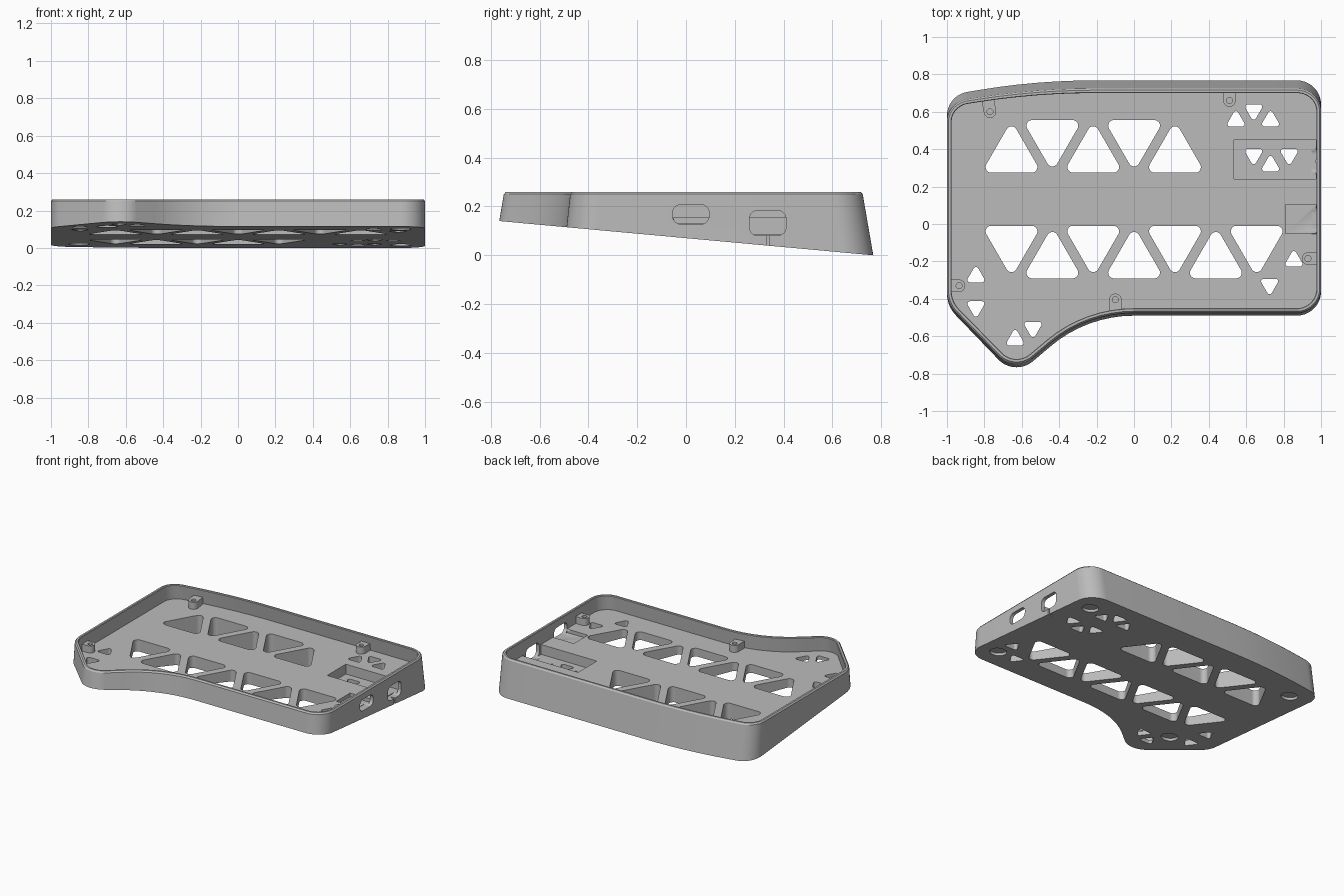
import bpy, bmesh, math
from mathutils import Vector, Matrix

old = bpy.data.objects.get("Cube")
if old:
    bpy.data.objects.remove(old, do_unlink=True)

grey = bpy.data.materials.new("mid_grey")
grey.use_nodes = True
grey.diffuse_color = (0.5, 0.5, 0.5, 1)
grey.node_tree.nodes["Principled BSDF"].inputs["Base Color"].default_value = (0.5, 0.5, 0.5, 1)

TOP, FLOOR, WALL, CHAMFER = 0.26, 0.155, 0.025, 0.01


def rounded(corners):
    """Round the corners (x, y, radius) of a counter-clockwise polygon; gives (point, outward normal)."""
    out = []
    for i, (x, y, r) in enumerate(corners):
        p = Vector((x, y))
        a = (p - Vector(corners[i - 1][:2])).normalized()
        b = (Vector(corners[(i + 1) % len(corners)][:2]) - p).normalized()
        turn = math.atan2(a.x * b.y - a.y * b.x, a.dot(b))
        side = math.copysign(1, turn)
        start = p - a * r * math.tan(abs(turn) / 2)
        normal = Vector((a.y, -a.x))
        centre = start - normal * r * side
        steps = max(6, round(abs(turn) / 0.09))
        for k in range(steps + 1):
            n = normal.copy()
            n.rotate(Matrix.Rotation(turn * k / steps, 2))
            out.append((centre + n * r * side, n))
    return out


def triangle(x, y, radius, up, r):
    turn = math.pi / 2 if up else -math.pi / 2
    angles = [turn + k * math.tau / 3 for k in range(3)]
    return [p for p, n in rounded([(x + radius * math.cos(t), y + radius * math.sin(t), r) for t in angles])]


def box(x0, x1, y0, y1, r=0.0):
    corners = [(x0, y0, r), (x1, y0, r), (x1, y1, r), (x0, y1, r)]
    return [p for p, n in rounded(corners)] if r else [Vector(c[:2]) for c in corners]


def circle(x, y, r):
    return [Vector((x + r * math.cos(k * math.tau / 32), y + r * math.sin(k * math.tau / 32))) for k in range(32)]


def loft(bm, loops):
    """Skin a stack of equal loops and close both ends."""
    rings = [[bm.verts.new(c) for c in loop] for loop in loops]
    for low, high in zip(rings, rings[1:]):
        for i in range(len(low)):
            bm.faces.new((low[i - 1], low[i], high[i], high[i - 1]))
    bm.faces.new(rings[0][::-1])
    bm.faces.new(rings[-1])


def finish(name, bm):
    bmesh.ops.recalc_face_normals(bm, faces=bm.faces)
    mesh = bpy.data.meshes.new(name)
    bm.to_mesh(mesh)
    bm.free()
    mesh.materials.append(grey)
    obj = bpy.data.objects.new(name, mesh)
    bpy.context.collection.objects.link(obj)
    return obj


def prisms(name, items):
    bm = bmesh.new()
    for outline, z0, z1, matrix in items:
        loft(bm, [[matrix @ Vector((p.x, p.y, z)) for p in outline] for z in (z0, z1)])
    return finish(name, bm)


def cut(target, name, items):
    cutter = prisms(name, items)
    cutter.hide_render = True
    bpy.context.view_layer.objects.active = target
    mod = target.modifiers.new(name, "BOOLEAN")
    mod.operation, mod.solver, mod.object = "DIFFERENCE", "EXACT", cutter
    bpy.ops.object.modifier_apply(modifier=name)
    bpy.data.objects.remove(cutter, do_unlink=True)


def smooth(obj):
    bpy.ops.object.select_all(action="DESELECT")
    obj.select_set(True)
    bpy.context.view_layer.objects.active = obj
    bpy.ops.object.shade_smooth_by_angle(angle=math.radians(25))


def base(y):
    """Height of the sloping underside."""
    return 0.07 - 0.0915 * y


# Case outline: square at +x, a thumb corner at the front of -x
outline = rounded([
    (1, -0.49, 0.13), (1, 0.768, 0.13), (-0.52, 0.768, 3.8), (-1, 0.688, 0.13),
    (-1, -0.439, 0.17), (-0.637, -0.816, 0.135), (-0.253, -0.49, 0.69)])


def ring(inset, z=None):
    """Case outline, inset and leaning inward in y with height."""
    loop = []
    for p, n in outline:
        q = p - n * inset
        h = 0 if z is None else z - base(p.y)
        loop.append((q.x, q.y * (1 - 0.225 * h), base(q.y) if z is None else z))
    return loop


# Tray body: outer wall, chamfered rim, inner wall and flat floor
bm = bmesh.new()
loft(bm, [ring(0), ring(0, TOP - CHAMFER), ring(CHAMFER * 0.8, TOP),
          ring(WALL - 0.004, TOP), ring(WALL, TOP - 0.004), ring(WALL, FLOOR)])
case = finish("case_tray", bm)

flat = Matrix.Identity(4)
# Maps outline (y, z) extruded along x
sideways = Matrix(((0, 0, 1, 0), (1, 0, 0, 0), (0, 1, 0, 0), (0, 0, 0, 1)))

# Pockets for the boards behind the two ports
cut(case, "pockets", [(box(0.535, 0.974, 0.24, 0.45), 0.085, 0.2, flat),
                      (box(0.81, 0.974, -0.05, 0.105), 0.13, 0.2, flat)])

# Port openings and the thin slit under the rear port
cut(case, "ports", [(box(-0.055, 0.095, 0.127, 0.208, 0.036), 0.95, 1.1, sideways),
                    (box(0.26, 0.41, 0.08, 0.184, 0.036), 0.95, 1.1, sideways)])
cut(case, "slit", [(box(0.33, 0.341, 0.01, 0.1), 0.972, 1.1, sideways)])

# Two rows of large triangular openings
windows = []
for i in range(7):
    x = -0.655 + 0.2185 * i
    odd = i % 2 == 1
    windows.append((triangle(x, -0.198 if odd else -0.102, 0.185, odd, 0.03), -0.1, 0.3, flat))
    if i < 5:
        windows.append((triangle(x, 0.463 if odd else 0.367, 0.185, not odd, 0.03), -0.1, 0.3, flat))
# Small triangular openings near the corners
for x, y, up in [(0.545, 0.553, 1), (0.73, 0.553, 1), (0.64, 0.608, 0),
                 (0.64, 0.37, 0), (0.83, 0.37, 0), (0.73, 0.313, 1),
                 (0.855, -0.195, 1), (0.725, -0.325, 0), (-0.845, -0.28, 1),
                 (-0.845, -0.445, 0), (-0.635, -0.617, 1), (-0.54, -0.555, 0)]:
    windows.append((triangle(x, y, 0.064, up, 0.014), -0.1, 0.3, flat))
cut(case, "windows", windows)

# Round shallow foot recesses in the underside
tilt = Matrix.Translation((0, 0, base(0))) @ Matrix.Rotation(-math.atan(0.0915), 4, "X")
cut(case, "foot_recesses", [(circle(x, y, 0.055), -0.05, 0.018, tilt)
                            for x, y in [(0.87, 0.6), (0.87, -0.33), (-0.85, 0.55), (-0.7, -0.48)]])
smooth(case)

# Screw bosses: half-round posts joined to the wall, with blind holes
spots = [(-0.77, 0.6, 100, 0.085), (0.51, 0.66, 90, 0.062), (0.93, -0.185, 0, 0.058),
         (-0.1, -0.405, -90, 0.062), (-0.935, -0.33, 180, 0.055)]
posts, holes = [], []
for x, y, angle, reach in spots:
    place = Matrix.Translation((x, y, 0)) @ Matrix.Rotation(math.radians(angle), 4, "Z")
    arc = [Vector((-0.033 * math.cos(t), -0.033 * math.sin(t)))
           for t in [math.pi * (k / 16 - 0.5) for k in range(17)]]
    posts.append((arc + [Vector((reach, -0.033)), Vector((reach, 0.033))], FLOOR - 0.005, 0.205, place))
    holes.append((circle(0, 0, 0.016), FLOOR + 0.01, 0.3, place))
bosses = prisms("screw_bosses", posts)
cut(bosses, "screw_holes", holes)
smooth(bosses)
